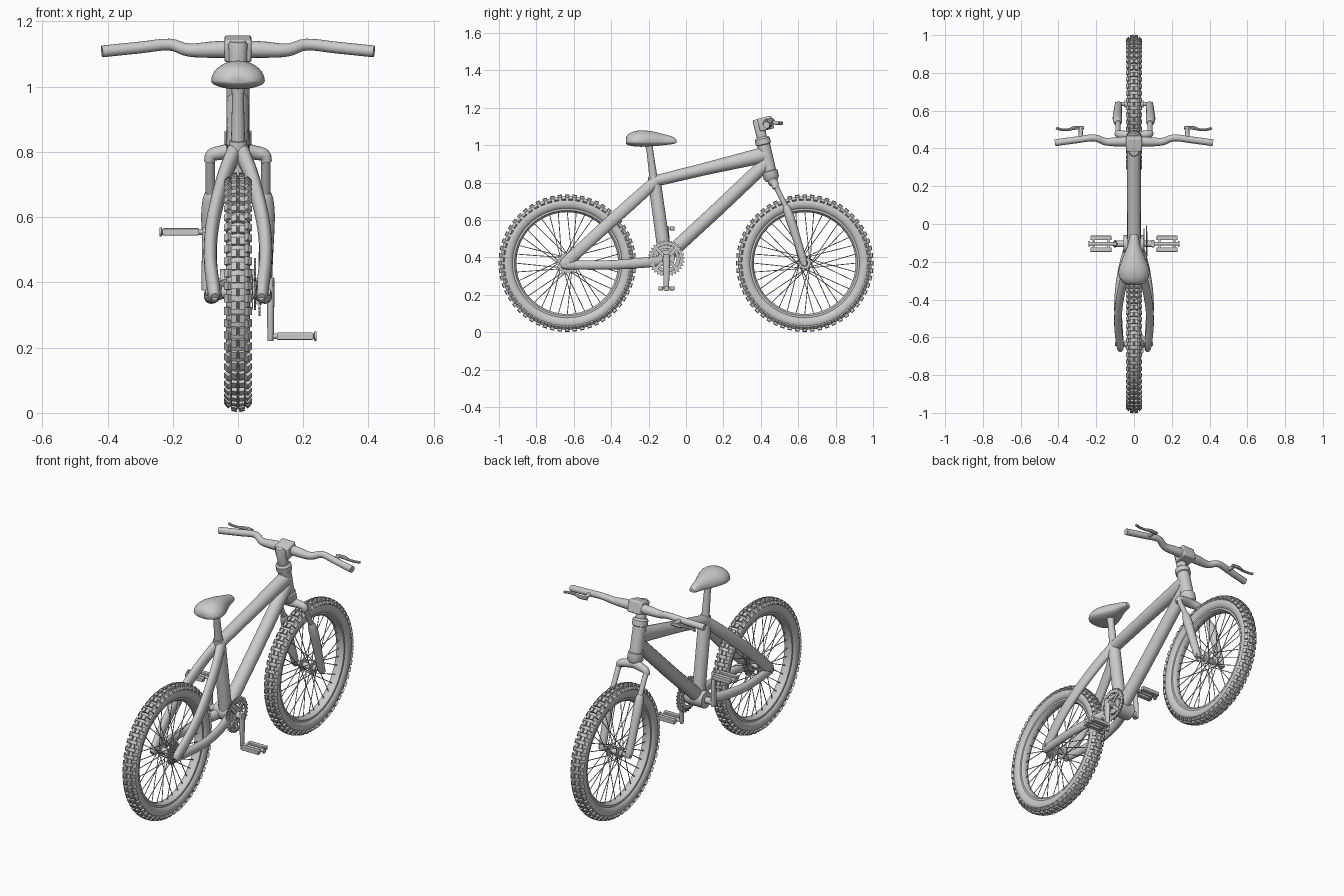
import bpy, bmesh
from math import sin, cos, pi
from mathutils import Vector, Matrix

X, Z = Vector((1, 0, 0)), Vector((0, 0, 1))


def finish(name, bm, bevel=0):
    bmesh.ops.recalc_face_normals(bm, faces=bm.faces)
    me = bpy.data.meshes.new(name)
    bm.to_mesh(me)
    bm.free()
    ob = bpy.data.objects.new(name, me)
    bpy.context.collection.objects.link(ob)
    if bevel:
        m = ob.modifiers.new("bevel", 'BEVEL')
        m.width, m.segments = bevel, 2
    return ob


def sweep(bm, pts, ref=X, n=16, steps=1):
    """Closed tube through (x, y, z, a[, b]); a is the radius along ref, b across it."""
    P = [Vector(p if len(p) == 5 else (*p, p[3])) for p in pts]
    path = []
    for i in range(len(P) - 1):
        p0, p1, p2, p3 = P[max(i - 1, 0)], P[i], P[i + 1], P[min(i + 2, len(P) - 1)]
        for k in range(steps):
            t = k / steps
            path.append(0.5 * (2 * p1 + (p2 - p0) * t + (2 * p0 - 5 * p1 + 4 * p2 - p3) * t * t
                               + (3 * p1 - p0 - 3 * p2 + p3) * t ** 3) if steps > 1 else p1)
    path.append(P[-1])
    rings = []
    for i, p in enumerate(path):
        t = (path[min(i + 1, len(path) - 1)].xyz - path[max(i - 1, 0)].xyz).normalized()
        u = (ref - t * ref.dot(t)).normalized()
        v = t.cross(u)
        rings.append([bm.verts.new(p.xyz + u * p[3] * cos(2 * pi * k / n) + v * p[4] * sin(2 * pi * k / n))
                      for k in range(n)])
    for a, b in zip(rings, rings[1:]):
        for k in range(n):
            bm.faces.new((a[k], a[(k + 1) % n], b[(k + 1) % n], b[k]))
    bm.faces.new(rings[0])
    bm.faces.new(rings[-1])


def tube(name, *paths, **kw):
    bm = bmesh.new()
    for p in paths:
        sweep(bm, p, **kw)
    return finish(name, bm)


def pair(path):
    return path, [(-p[0], *p[1:]) for p in path]


def lathe(bm, prof, y, z, n, teeth=False):
    """Spin a closed (x, radius) profile about the x direction."""
    top = max(r for _, r in prof)
    rings = []
    for i in range(n):
        a = 2 * pi * i / n
        ring = []
        for x, r in prof:
            if teeth and r == top and i % 4 > 1:
                r -= 0.011
            ring.append(bm.verts.new((x, y + r * cos(a), z + r * sin(a))))
        rings.append(ring)
    m = len(prof)
    for i in range(n):
        a, b = rings[i], rings[(i + 1) % n]
        for k in range(m):
            bm.faces.new((a[k], a[(k + 1) % m], b[(k + 1) % m], b[k]))


def box(bm, loc, size, rx=0.0, ry=0.0):
    M = (Matrix.Translation(loc) @ Matrix.Rotation(rx, 4, 'X') @ Matrix.Rotation(ry, 4, 'Y')
         @ Matrix.Diagonal((*size, 1)))
    bmesh.ops.create_cube(bm, size=1, matrix=M)


# wheels
WZ = 0.37
for side, wy in (("rear", -0.635), ("front", 0.635)):
    bm = bmesh.new()
    lathe(bm, [(0.037 * cos(2 * pi * k / 16), 0.32 + 0.037 * sin(2 * pi * k / 16)) for k in range(16)], wy, WZ, 72)
    finish(side + "_tire", bm)

    # tread blocks: two centre rows and two staggered shoulder rows
    bm = bmesh.new()
    N = 56
    for i in range(N):
        for x, r, tilt, off, w in ((0.011, 0.359, 0.2, 0, 0.017), (0.031, 0.345, 0.85, 0.5, 0.019)):
            a = 2 * pi * (i + off) / N
            for s in (1, -1):
                box(bm, (s * x, wy + r * cos(a), WZ + r * sin(a)), (w, 0.024, 0.014), a - pi / 2, s * tilt)
    finish(side + "_tread", bm)

    bm = bmesh.new()
    lathe(bm, [(-0.024, 0.294), (-0.024, 0.282), (-0.012, 0.272), (0.012, 0.272), (0.024, 0.282), (0.024, 0.294)],
          wy, WZ, 72)
    finish(side + "_rim", bm)

    # hub with flanges and axle
    prof = [(-0.1, 0.01), (-0.05, 0.01), (-0.05, 0.018), (-0.034, 0.018), (-0.034, 0.032), (-0.028, 0.032),
            (-0.028, 0.016)]
    prof += [(-x, r) for x, r in reversed(prof)]
    tube(side + "_hub", [(x, wy, WZ, r) for x, r in prof], ref=Z)

    # crossed spokes
    bm = bmesh.new()
    for i in range(36):
        a = 2 * pi * i / 36
        h = a + (1.2 if i // 2 % 2 else -1.2)
        sweep(bm, [((0.031 if i % 2 else -0.031), wy + 0.029 * cos(h), WZ + 0.029 * sin(h), 0.0022),
                   (0, wy + 0.276 * cos(a), WZ + 0.276 * sin(a), 0.0022)], n=5)
    finish(side + "_spokes", bm)

# frame
tube("top_tube", [(0, -0.18, 0.805, 0.034, 0.03), (0, 0.1, 0.873, 0.036, 0.033), (0, 0.425, 0.95, 0.036, 0.043)], n=20)
tube("down_tube", [(0, -0.11, 0.40, 0.036, 0.036), (0, 0.15, 0.64, 0.036, 0.037), (0, 0.43, 0.905, 0.034, 0.037)], n=20)
tube("seat_tube", [(0, -0.176, 0.835, 0.026, 0.028), (0, -0.165, 0.78, 0.034, 0.034), (0, -0.11, 0.39, 0.034, 0.036)], n=20)
tube("bottom_bracket", [(-0.055, -0.105, 0.395, 0.046), (0.055, -0.105, 0.395, 0.046)], ref=Z, n=24)
tube("seat_stays", *pair([(0.01, -0.165, 0.805, 0.024, 0.03), (0.045, -0.265, 0.715, 0.022, 0.033),
                          (0.077, -0.41, 0.585, 0.021, 0.033), (0.085, -0.53, 0.475, 0.02, 0.032),
                          (0.074, -0.64, 0.375, 0.02, 0.03), (0.072, -0.668, 0.353, 0.012, 0.016)]), steps=5)
tube("chain_stays", *pair([(0.03, -0.12, 0.385, 0.022, 0.03), (0.066, -0.25, 0.37, 0.02, 0.027),
                           (0.085, -0.42, 0.36, 0.02, 0.025), (0.074, -0.63, 0.36, 0.019, 0.024),
                           (0.071, -0.668, 0.36, 0.012, 0.014)]), steps=5)


def steer(t, r):
    return (0, 0.385 + 0.075 * t, 1.13 - 0.32 * t, r)


# steering column, with headset cups
tube("head_tube", [steer(*s) for s in ((0.27, 0.032), (0.3, 0.041), (0.39, 0.041), (0.4, 0.035), (0.83, 0.035),
                                       (0.84, 0.042), (0.95, 0.042), (1.0, 0.03))], n=24)
tube("stem_column", [steer(*s) for s in ((-0.03, 0.024), (0.0, 0.029), (0.3, 0.027))], n=20)
bm = bmesh.new()
box(bm, (0, 0.426, 1.116), (0.084, 0.078, 0.07), 0.23)
finish("stem_clamp", bm, 0.008)

# handlebar, brackets and brake levers
half = [(0.417, 0.43, 1.108, 0.018), (0.3, 0.446, 1.12, 0.018), (0.21, 0.456, 1.129, 0.018),
        (0.15, 0.436, 1.112, 0.02), (0.06, 0.436, 1.114, 0.026)]
tube("handlebar", half + [(-p[0], *p[1:]) for p in reversed(half)], ref=Z, steps=4)
tube("brake_brackets", *pair([(0.282, 0.45, 1.122, 0.012), (0.282, 0.512, 1.118, 0.01)]), n=10)
tube("brake_levers", *pair([(0.265, 0.508, 1.118, 0.009), (0.31, 0.51, 1.118, 0.01), (0.345, 0.5, 1.118, 0.007),
                            (0.385, 0.5, 1.118, 0.007), (0.412, 0.508, 1.118, 0.007)]), ref=Z, n=8, steps=3)

# suspension fork
crown = [(0.088, 0.478, 0.768, 0.016), (0.08, 0.476, 0.79, 0.02), (0.05, 0.472, 0.798, 0.022), (0, 0.463, 0.805, 0.026)]
tube("fork_crown", crown + [(-p[0], *p[1:]) for p in crown[-2::-1]], ref=Vector((0, 1, 0)), steps=4)
tube("fork_stanchions", *pair([(0.085, 0.475, 0.79, 0.014), (0.085, 0.545, 0.65, 0.014)]))
tube("fork_legs", *pair([(0.085, 0.533, 0.675, 0.016), (0.086, 0.541, 0.655, 0.022), (0.088, 0.56, 0.6, 0.025),
                         (0.086, 0.595, 0.49, 0.022), (0.083, 0.627, 0.385, 0.02), (0.083, 0.636, 0.355, 0.013)]), steps=4)

# seat: an oval loft with a flattened underside
tube("seat_post", [(0, -0.2, 1.02, 0.024), (0, -0.193, 0.97, 0.018), (0, -0.172, 0.81, 0.022)])
bm = bmesh.new()
zc = 1.018
sweep(bm, [(0, y, zc, a, b) for y, a, b in ((-0.322, 0.03, 0.018), (-0.312, 0.055, 0.038), (-0.285, 0.077, 0.054),
                                            (-0.24, 0.081, 0.062), (-0.18, 0.06, 0.056), (-0.12, 0.036, 0.042),
                                            (-0.07, 0.024, 0.027), (-0.052, 0.014, 0.014))], n=28, steps=4)
for v in bm.verts:
    if v.co.z < zc:
        v.co.z = zc + (v.co.z - zc) * 0.42
finish("seat", bm)

# chainrings with spider arms
CY, CZ = -0.105, 0.395
bm = bmesh.new()
for x, r, n in ((0.066, 0.098, 30), (0.052, 0.08, 24)):
    lathe(bm, [(x - 0.003, r - 0.026), (x - 0.003, r), (x + 0.003, r), (x + 0.003, r - 0.026)], CY, CZ, n * 4, True)
for i in range(4):
    a = pi * i / 2 + pi / 4
    box(bm, (0.068, CY + 0.045 * cos(a), CZ + 0.045 * sin(a)), (0.008, 0.075, 0.018), a)
finish("chainrings", bm)

# rear sprockets
bm = bmesh.new()
for k in range(4):
    r, x = 0.062 - 0.008 * k, 0.036 + 0.007 * k
    lathe(bm, [(x, 0.015), (x, r), (x + 0.003, r), (x + 0.003, 0.015)], -0.635, WZ, 72, True)
finish("rear_sprockets", bm)

# cranks and pedals
tube("crank_axle", [(-0.105, CY, CZ, 0.018), (0.108, CY, CZ, 0.018)], ref=Z)
for side, s in (("right", 1), ("left", -1)):
    pz = CZ - s * 0.16
    tube(side + "_crank", [(s * 0.1, CY, CZ + s * 0.02, 0.011, 0.018), (s * 0.1, CY, CZ, 0.012, 0.02),
                           (s * 0.1, CY, pz, 0.01, 0.014), (s * 0.1, CY, pz - s * 0.014, 0.009, 0.01)])
    tube(side + "_pedal_axle", [(s * x, CY, pz, r) for x, r in ((0.095, 0.009), (0.233, 0.009), (0.234, 0.014),
                                                               (0.241, 0.014))], ref=Z, n=12)
    bm = bmesh.new()
    for dy in (-0.031, 0.031):
        box(bm, (s * 0.175, CY + dy, pz), (0.112, 0.024, 0.022))
    for x in (0.135, 0.215):
        box(bm, (s * x, CY, pz), (0.012, 0.06, 0.012))
    finish(side + "_pedal", bm, 0.003)

# shading
bpy.ops.object.select_all(action='SELECT')
bpy.context.view_layer.objects.active = bpy.data.objects["seat"]
bpy.ops.object.shade_smooth_by_angle(angle=0.7)
